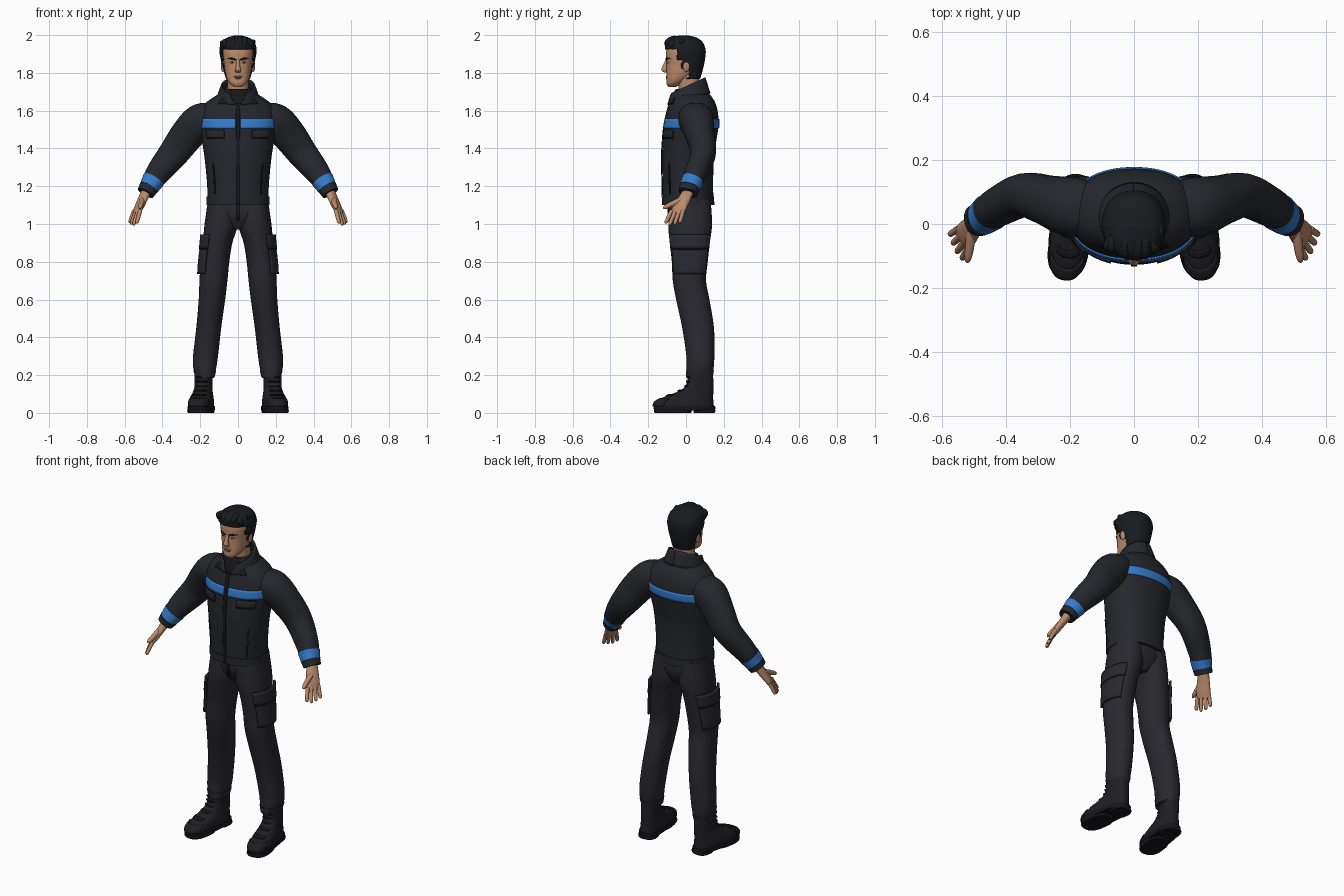
import bpy, bmesh, math, random
from mathutils import Vector, Matrix

if "Cube" in bpy.data.objects:
    bpy.data.objects.remove(bpy.data.objects["Cube"], do_unlink=True)
random.seed(4)


def material(name, r, g, b):
    mat = bpy.data.materials.new(name)
    mat.use_nodes = True
    mat.diffuse_color = (r, g, b, 1)
    mat.node_tree.nodes["Principled BSDF"].inputs["Base Color"].default_value = (r, g, b, 1)
    return mat


JACKET = material("jacket charcoal", .019, .02, .026)
TROUSERS = material("trouser charcoal", .021, .021, .028)
BOOT = material("boot black", .014, .014, .017)
TRIM = material("trim black", .008, .008, .01)
HAIR = material("hair black", .01, .011, .014)
SKIN = material("skin tan", .5, .26, .15)
LIP = material("lip brown", .33, .14, .09)
BLUE = material("stripe blue", .035, .2, .6)
WHITE = material("eye white", .55, .52, .5)


def finish(name, bm, mat, mirror=False, thick=0, turn=None):
    """Turn a bmesh into a smooth shaded object, optionally thickened and mirrored."""
    if turn:
        bm.transform(turn)
    bmesh.ops.recalc_face_normals(bm, faces=bm.faces)
    mesh = bpy.data.meshes.new(name)
    bm.to_mesh(mesh)
    bm.free()
    mesh.materials.append(mat)
    ob = bpy.data.objects.new(name, mesh)
    bpy.context.collection.objects.link(ob)
    bpy.ops.object.select_all(action="DESELECT")
    ob.select_set(True)
    bpy.context.view_layer.objects.active = ob
    bpy.ops.object.shade_smooth_by_angle(angle=math.radians(45))
    if thick:
        solid = ob.modifiers.new("thickness", "SOLIDIFY")
        solid.thickness, solid.offset = thick, 0
    if mirror:
        ob.modifiers.new("mirror", "MIRROR").use_mirror_merge = False
    return ob


def skin_rows(rows, closed):
    """Join rows of points into a sheet or a capped tube."""
    bm = bmesh.new()
    grid = [[bm.verts.new(p) for p in row] for row in rows]
    count = len(grid[0])
    for low, high in zip(grid, grid[1:]):
        for j in range(count if closed else count - 1):
            k = (j + 1) % count
            bm.faces.new((low[j], low[k], high[k], high[j]))
    if closed:
        bm.faces.new(grid[0])
        bm.faces.new(grid[-1])
    return bm


def sample(path, t):
    """Smooth interpolation through the stations x, y, z, width, depth."""
    last = len(path) - 1
    i = min(int(t), last - 1)
    f = t - i
    a, b, c, d = (path[min(max(k, 0), last)] for k in range(i - 1, i + 3))
    return [q + .5 * f * (r - p + f * (2 * p - 5 * q + 4 * r - s + f * (3 * (q - r) + s - p)))
            for p, q, r, s in zip(a, b, c, d)]


def find(path, z):
    """Parameter at which the path reaches height z."""
    low, high = 0, len(path) - 1
    rising = path[-1][2] > path[0][2]
    for _ in range(30):
        mid = (low + high) / 2
        if (sample(path, mid)[2] < z) == rising:
            low = mid
        else:
            high = mid
    return low


def loft(name, path, mat, span=None, arc=None, grow=0, power=2.2, side=None,
         keep=None, cols=32, steps=5, **opts):
    """Loft rings along a path; span and arc limit it to a patch lying on that surface."""
    t0, t1 = [find(path, z) for z in span] if span else (0, len(path) - 1)
    count = max(3, math.ceil(abs(t1 - t0) * steps))
    a0, a1 = arc or (0, 360)
    rows = []
    for i in range(count + 1):
        t = t0 + (t1 - t0) * i / count
        x, y, z, rx, ry = sample(path, t)
        rx, ry = max(rx, .001) + grow, max(ry, .001) + grow
        u, v = Vector((1, 0, 0)), Vector((0, 1, 0))
        if side:
            ahead = Vector(sample(path, min(t + .05, len(path) - 1))[:3])
            tangent = (ahead - Vector(sample(path, max(t - .05, 0))[:3])).normalized()
            v = Vector(side)
            v = (v - tangent * v.dot(tangent)).normalized()
            u = tangent.cross(v)
        row = []
        for j in range(cols + 1 if arc else cols):
            a = math.radians(a0 + (a1 - a0) * j / cols)
            c, s = (math.copysign(abs(w) ** (2 / power), w) for w in (math.cos(a), math.sin(a)))
            row.append(Vector((x, y, z)) + u * rx * c + v * ry * s)
        rows.append(row)
    bm = skin_rows(rows, not arc)
    if keep:
        drop = [f for f in bm.faces if not keep(f.calc_center_median())]
        bmesh.ops.delete(bm, geom=drop, context="FACES")
    return finish(name, bm, mat, **opts)


def ball(name, centre, radii, mat, **opts):
    bm = bmesh.new()
    bmesh.ops.create_uvsphere(bm, u_segments=16, v_segments=10, radius=1)
    bm.transform(Matrix.Translation(centre) @ Matrix.Diagonal((*radii, 1)))
    return finish(name, bm, mat, **opts)


# Jacket body with hem, zip, stripes and pockets laid on its surface
torso = [(0, .012, 1.1, .163, .134), (0, .01, 1.2, .163, .134), (0, .01, 1.35, .177, .137),
         (0, .02, 1.45, .193, .142), (0, .03, 1.53, .203, .143), (0, .035, 1.6, .198, .132),
         (0, .035, 1.65, .16, .116), (0, .03, 1.69, .1, .092), (0, .02, 1.715, .07, .07)]
loft("jacket_body", torso, JACKET, cols=48)
loft("jacket_hem", torso, JACKET, span=(1.1, 1.145), grow=.004, cols=48)
loft("jacket_zip", torso, TRIM, span=(1.105, 1.63), arc=(-92, -88), grow=.003, cols=2, thick=.005)
loft("chest_stripe", torso, BLUE, span=(1.505, 1.557), arc=(-87, -12), grow=.002, thick=.005, mirror=True)
loft("back_stripe", torso, BLUE, span=(1.505, 1.557), arc=(14, 166), grow=.002, thick=.005)
loft("chest_pocket_flap", torso, JACKET, span=(1.455, 1.498), arc=(-71, -36), grow=.005, thick=.008, mirror=True)
loft("chest_pocket_edge", torso, TRIM, span=(1.45, 1.456), arc=(-71, -36), grow=.004, thick=.006, mirror=True)
loft("hand_pocket_welt", torso, TRIM, span=(1.16, 1.32), arc=(-45, -42), grow=.002, cols=2, thick=.005, mirror=True)
loft("shirt_front", torso, TRIM, span=(1.635, 1.71), arc=(-125, -55), grow=.003, thick=.004)

# Standing collar, open at the front
collar = []
for k in range(6):
    h = k / 5
    row = []
    for j in range(25):
        a = math.radians((172 - 22 * h) * j / 24)
        rx, ry = .112 - .026 * h, .11 - .017 * h
        row.append((rx * math.sin(a), .015 - .01 * h + ry * math.cos(a),
                    1.66 + .07 * h + (.03 + .015 * h) * math.cos(a)))
    collar.append(row)
finish("jacket_collar", skin_rows(collar, False), JACKET, mirror=True, thick=.01)

# Sleeves with cuff bands
sleeve = [(.13, .045, 1.575, .07, .085), (.2, .055, 1.545, .092, .092), (.27, .075, 1.47, .09, .077),
          (.34, .09, 1.375, .08, .068), (.42, .055, 1.275, .066, .06), (.468, .022, 1.2, .05, .052),
          (.49, .01, 1.163, .043, .047)]
ACROSS = (0, 1, 0)
loft("sleeve", sleeve, JACKET, side=ACROSS, mirror=True)
loft("cuff_band", sleeve, BLUE, span=(1.232, 1.192), grow=.003, side=ACROSS, mirror=True)
loft("cuff", sleeve, JACKET, span=(1.188, 1.164), grow=.003, side=ACROSS, mirror=True)

# Hands: palm, four fingers and a thumb
FAN = (.5, 1, 0)
palm = [(.484, .014, 1.175, .025, .03), (.505, -.01, 1.13, .021, .036),
        (.525, -.035, 1.085, .017, .041), (.537, -.048, 1.055, .011, .036)]
loft("palm", palm, SKIN, side=FAN, cols=20, mirror=True)
for i, label in enumerate(("index", "middle", "ring", "little")):
    off = (i - 1.5) * .02
    reach = 1 - .12 * abs(i - 1.3)
    base = Vector((.533 + off * .5, -.045 + off, 1.072))
    finger = [(*(base + Vector((.028 + off * .2, -.032 + off * .3, -.082)) * reach * f), r, r)
              for f, r in ((0, .011), (.5, .0105), (.9, .009), (1, .002))]
    loft(label + "_finger", finger, SKIN, side=FAN, cols=10, steps=3, mirror=True)
thumb = [(.507, -.02, 1.13, .016, .016), (.512, -.07, 1.108, .014, .014),
         (.518, -.108, 1.09, .011, .011), (.52, -.12, 1.083, .003, .003)]
loft("thumb", thumb, SKIN, side=(1, 0, 0), cols=12, steps=3, mirror=True)

# Trousers: pelvis, legs, fly and cargo pockets
pelvis = [(0, .022, 1.13, .15, .108), (0, .022, 1.04, .15, .11), (0, .022, .97, .04, .075)]
loft("trouser_pelvis", pelvis, TROUSERS)
loft("trouser_fly", pelvis, TRIM, span=(1.1, 1.02), arc=(-92, -88), grow=.004, cols=2, thick=.006)
leg = [(.083, .022, 1.13, .075, .108), (.089, .022, 1, .088, .116), (.108, .02, .9, .078, .106),
       (.122, .02, .8, .076, .095), (.13, .018, .7, .074, .088), (.138, .036, .6, .07, .088),
       (.155, .064, .45, .066, .084), (.172, .076, .3, .066, .074), (.176, .074, .235, .06, .072),
       (.174, .07, .185, .046, .068)]
loft("trouser_leg", leg, TROUSERS, mirror=True)
loft("trouser_cuff", leg, TROUSERS, span=(.225, .19), grow=.003, mirror=True)
loft("cargo_pocket", leg, TROUSERS, span=(.9, .735), arc=(-55, 55), grow=.007, thick=.014, mirror=True)
loft("cargo_flap", leg, TROUSERS, span=(.945, .87), arc=(-58, 58), grow=.012, thick=.012, mirror=True)
loft("cargo_flap_seam", leg, TRIM, span=(.869, .863), arc=(-56, 56), grow=.013, thick=.005, mirror=True)

# Boots, toes turned slightly outward
outward = Matrix.Translation((.193, 0, 0)) @ Matrix.Rotation(math.radians(8), 4, "Z")
boot_opts = dict(turn=outward, mirror=True)
boot = [(0, -.01, .025, .062, .16), (0, -.01, .055, .062, .157), (0, .012, .083, .057, .133),
        (0, .048, .11, .05, .098), (0, .073, .145, .046, .073), (0, .078, .215, .046, .066)]
loft("boot_upper", boot, BOOT, power=2.5, **boot_opts)
loft("toe_cap", boot, BOOT, span=(.035, .075), arc=(-140, -40), grow=.003, power=2.5, thick=.006, **boot_opts)


def slab(name, y, width, length, low, high):
    rings = [(0, y, low, width - .004, length - .004), (0, y, (low + high) / 2, width, length),
             (0, y, high, width - .002, length - .002)]
    loft(name, rings, TRIM, power=2.6, steps=2, **boot_opts)


slab("boot_sole", -.008, .067, .165, .012, .036)
slab("boot_heel_tread", .098, .055, .058, 0, .018)
slab("boot_front_tread", -.07, .064, .1, 0, .018)
for i in range(5):
    z = .09 + .024 * i
    loft("boot_lace", boot, TRIM, span=(z, z + .008), arc=(-122, -58), grow=.003,
         power=2.5, cols=10, thick=.007, **boot_opts)

# Neck and head
neck = [(0, .025, 1.66, .064, .065), (0, .018, 1.72, .057, .058), (0, .008, 1.8, .056, .058)]
loft("neck", neck, SKIN)
head = [(0, -.074, 1.724, .018, .018), (0, -.064, 1.742, .042, .039), (0, -.045, 1.77, .059, .058),
        (0, -.025, 1.805, .068, .078), (0, -.015, 1.845, .074, .088), (0, -.011, 1.88, .079, .095),
        (0, -.01, 1.92, .08, .094), (0, -.008, 1.955, .066, .08), (0, -.008, 1.98, .03, .04)]
loft("head", head, SKIN, power=2.3)

# Face
nose = [(0, -.101, 1.872, .008, .006), (0, -.111, 1.835, .011, .014),
        (0, -.115, 1.815, .016, .015), (0, -.106, 1.801, .011, .007)]
loft("nose", nose, SKIN, cols=16)
ball("ear", (.08, .002, 1.836), (.011, .018, .031), SKIN, mirror=True)
ball("eye", (.031, -.094, 1.856), (.013, .008, .006), WHITE, mirror=True)
ball("iris", (.031, -.1, 1.856), (.005, .004, .005), TRIM, mirror=True)
ball("lower_lip", (0, -.1, 1.772), (.02, .006, .005), LIP)
ball("upper_lip", (0, -.102, 1.78), (.024, .005, .004), LIP)
brow = [(.012, -.106, 1.868, .004, .004), (.033, -.102, 1.876, .005, .005), (.056, -.083, 1.875, .002, .004)]
loft("eyebrow", brow, HAIR, side=ACROSS, cols=10, mirror=True)

# Hair: cropped cap around the ears plus swept locks on top
hair = [(0, .022, 1.772, .06, .05), (0, .005, 1.825, .077, .082), (0, .002, 1.875, .088, .095),
        (0, -.003, 1.92, .095, .103), (0, -.01, 1.96, .084, .095), (0, -.012, 1.983, .056, .066),
        (0, -.012, 1.995, .014, .018)]


def hairline(c):
    return c.z > 1.928 or c.y > (-.045 if c.z > 1.87 else -.022 if c.z > 1.825 else .018)


loft("hair_cap", hair, HAIR, keep=hairline, cols=64, steps=8, thick=.008)
for i in range(22):
    x = -.074 + .148 * (i % 11) / 10 + random.uniform(-.006, .006)
    bend = random.uniform(-.014, .014)
    back = .045 * (i // 11)
    edge = (x / .085) ** 2
    r = random.uniform(.011, .015)
    lock = [(x, -.103 + .045 * edge + back, 1.932 + back * .8 - .01 * edge, .004, .006),
            (x + bend / 2, -.1 + .035 * edge + back, 1.962 + back * .3 - .012 * edge, r, r),
            (x * .9 + bend, -.06 + back, 1.983 - .028 * edge, r, r),
            (x * .8, -.005 + back, 1.978 - .022 * edge, .004, .006)]
    loft("hair_lock", lock, HAIR, side=(1, 0, 0), cols=10, steps=4)
